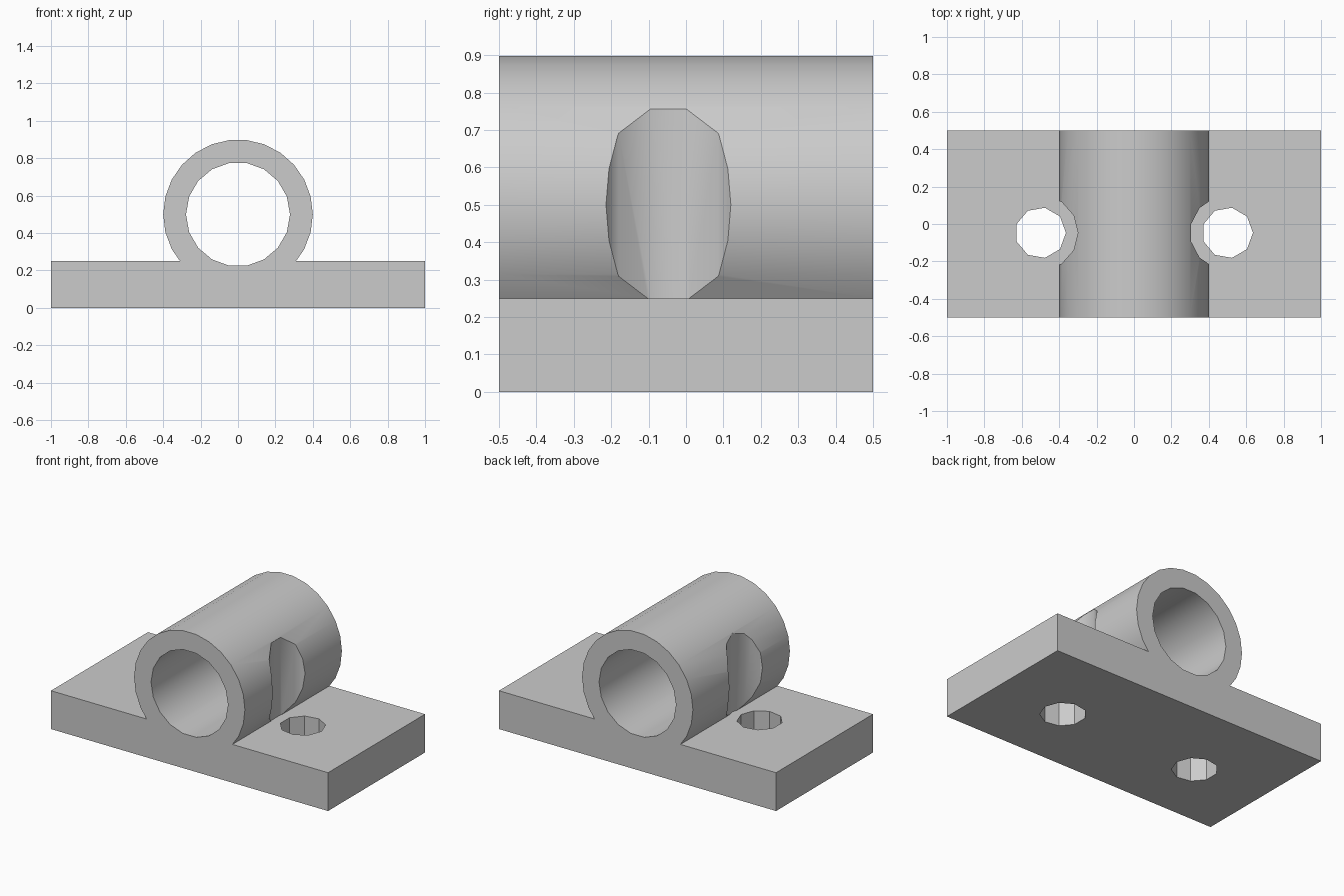
import bpy
from math import radians, pi

if "Cube" in bpy.data.objects:
    bpy.data.objects.remove(bpy.data.objects["Cube"], do_unlink=True)

BASE_H, AXIS_Z, HOLE_Y = 0.25, 0.5, -0.047

grey = bpy.data.materials.new("plain grey")
grey.use_nodes = True
colour = (0.6, 0.6, 0.6, 1)
grey.diffuse_color = colour
grey.node_tree.nodes["Principled BSDF"].inputs["Base Color"].default_value = colour


def prism(name, sides, radius, length, centre, along_y=False):
    """Regular prism with a corner pointing to +x."""
    rotation = (pi / 2, 0, 0) if along_y else (0, 0, 0)
    bpy.ops.mesh.primitive_cylinder_add(vertices=sides, radius=radius, depth=length)
    ob = bpy.context.object
    ob.name = name
    # the primitive starts at +y, so turn its first corner to +x
    ob.rotation_euler = (0, 0, -pi / 2)
    bpy.ops.object.transform_apply(location=False, rotation=True, scale=False)
    ob.rotation_euler = rotation
    ob.location = centre
    bpy.ops.object.transform_apply(location=True, rotation=True, scale=False)
    ob.data.materials.append(grey)
    return ob


def combine(target, tool, operation):
    """Apply a boolean and discard the tool object."""
    mod = target.modifiers.new("combine", 'BOOLEAN')
    mod.operation, mod.object, mod.solver = operation, tool, 'EXACT'
    bpy.ops.object.select_all(action='DESELECT')
    bpy.context.view_layer.objects.active = target
    target.select_set(True)
    bpy.ops.object.modifier_apply(modifier=mod.name)
    bpy.data.objects.remove(tool, do_unlink=True)


# Base plate
bpy.ops.mesh.primitive_cube_add(size=1, location=(0, 0, BASE_H / 2))
bracket = bpy.context.object
bracket.name = "shaft_bracket"
bracket.scale = (2, 1, BASE_H)
bpy.ops.object.transform_apply(location=True, rotation=False, scale=True)
bracket.data.materials.append(grey)

# Tube with clearance for the bolt heads on both sides
tube = prism("tube", 26, 0.4, 1, (0, 0, AXIS_Z), along_y=True)
for x in (-0.5, 0.5):
    head = prism("head_clearance", 13, 0.2, 0.8, (x, HOLE_Y, 0.6))
    combine(tube, head, 'DIFFERENCE')
combine(bracket, tube, 'UNION')

# Shaft bore and bolt holes
bore = prism("bore", 18, 0.278, 1.4, (0, 0, AXIS_Z), along_y=True)
combine(bracket, bore, 'DIFFERENCE')
for x in (-0.5, 0.5):
    hole = prism("bolt_hole", 9, 0.136, 0.6, (x, HOLE_Y, 0.1))
    combine(bracket, hole, 'DIFFERENCE')

bpy.ops.object.shade_smooth_by_angle(angle=radians(30))
